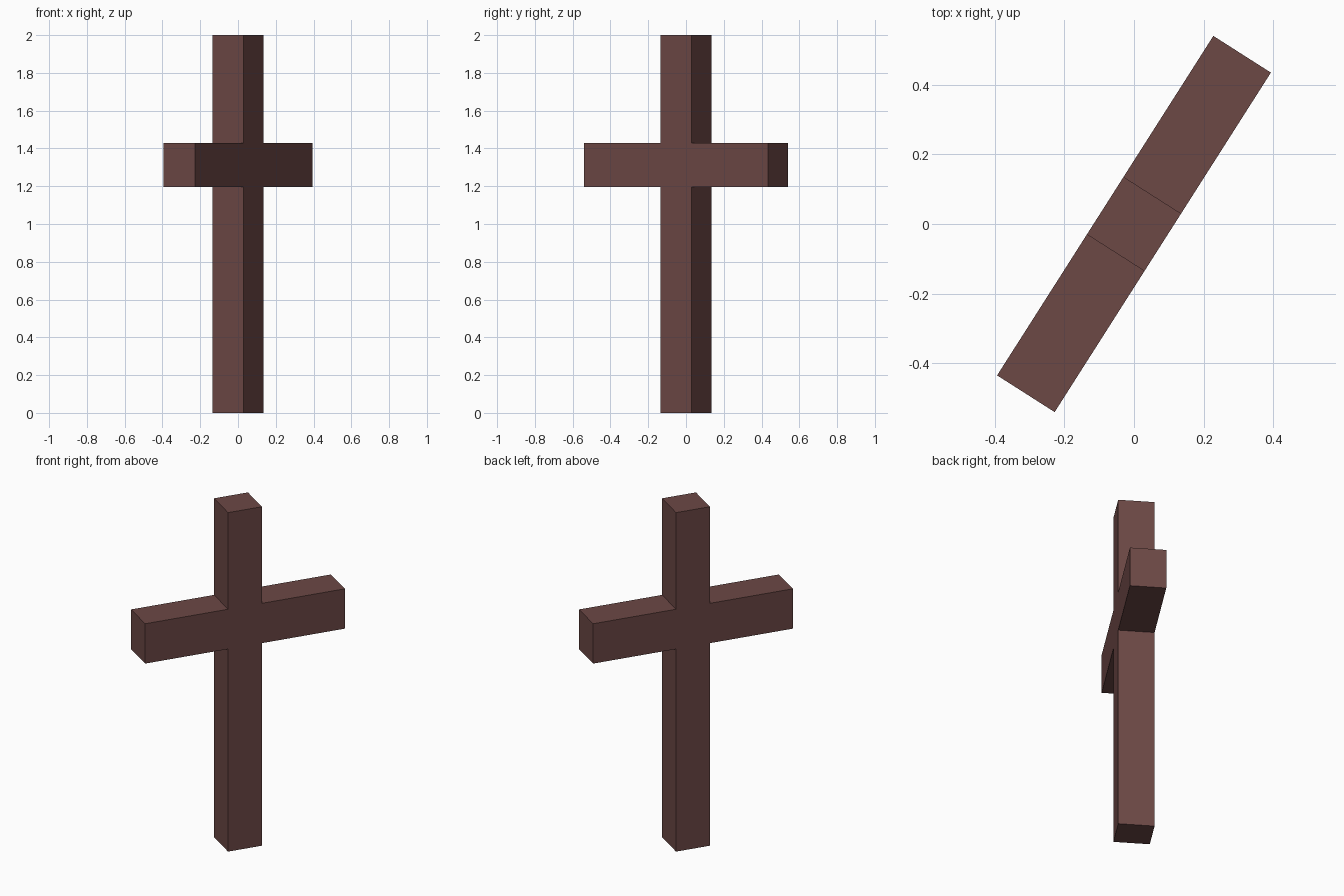
import bpy, bmesh, math
from mathutils import Matrix

if "Cube" in bpy.data.objects:
    bpy.data.objects.remove(bpy.data.objects["Cube"])

HALF_POST, HALF_DEPTH, HALF_BAR = 0.098, 0.098, 0.578
BAR_LOW, BAR_HIGH, HEIGHT = 1.195, 1.43, 2.0
ANGLE = math.radians(57.5)

# Right half of the outline (across, up), mirrored to close the cross
right = [(HALF_POST, 0), (HALF_POST, BAR_LOW), (HALF_BAR, BAR_LOW),
         (HALF_BAR, BAR_HIGH), (HALF_POST, BAR_HIGH), (HALF_POST, HEIGHT)]
outline = right + [(-x, z) for x, z in reversed(right)]

# Extrude the outline through its thickness, then turn it about z
bm = bmesh.new()
face = bm.faces.new([bm.verts.new((x, -HALF_DEPTH, z)) for x, z in outline])
new = bmesh.ops.extrude_face_region(bm, geom=[face], use_keep_orig=True)["geom"]
bmesh.ops.translate(bm, vec=(0, 2 * HALF_DEPTH, 0),
                    verts=[g for g in new if isinstance(g, bmesh.types.BMVert)])
bmesh.ops.rotate(bm, verts=bm.verts, cent=(0, 0, 0), matrix=Matrix.Rotation(ANGLE, 3, 'Z'))
bmesh.ops.recalc_face_normals(bm, faces=bm.faces)

mesh = bpy.data.meshes.new("wooden_cross")
bm.to_mesh(mesh)
bm.free()
cross = bpy.data.objects.new("wooden_cross", mesh)
bpy.context.collection.objects.link(cross)

# Dark reddish-brown wood
wood = bpy.data.materials.new("dark_wood")
wood.diffuse_color = (0.15, 0.065, 0.06, 1)
wood.use_nodes = True
wood.node_tree.nodes["Principled BSDF"].inputs["Base Color"].default_value = wood.diffuse_color
mesh.materials.append(wood)
